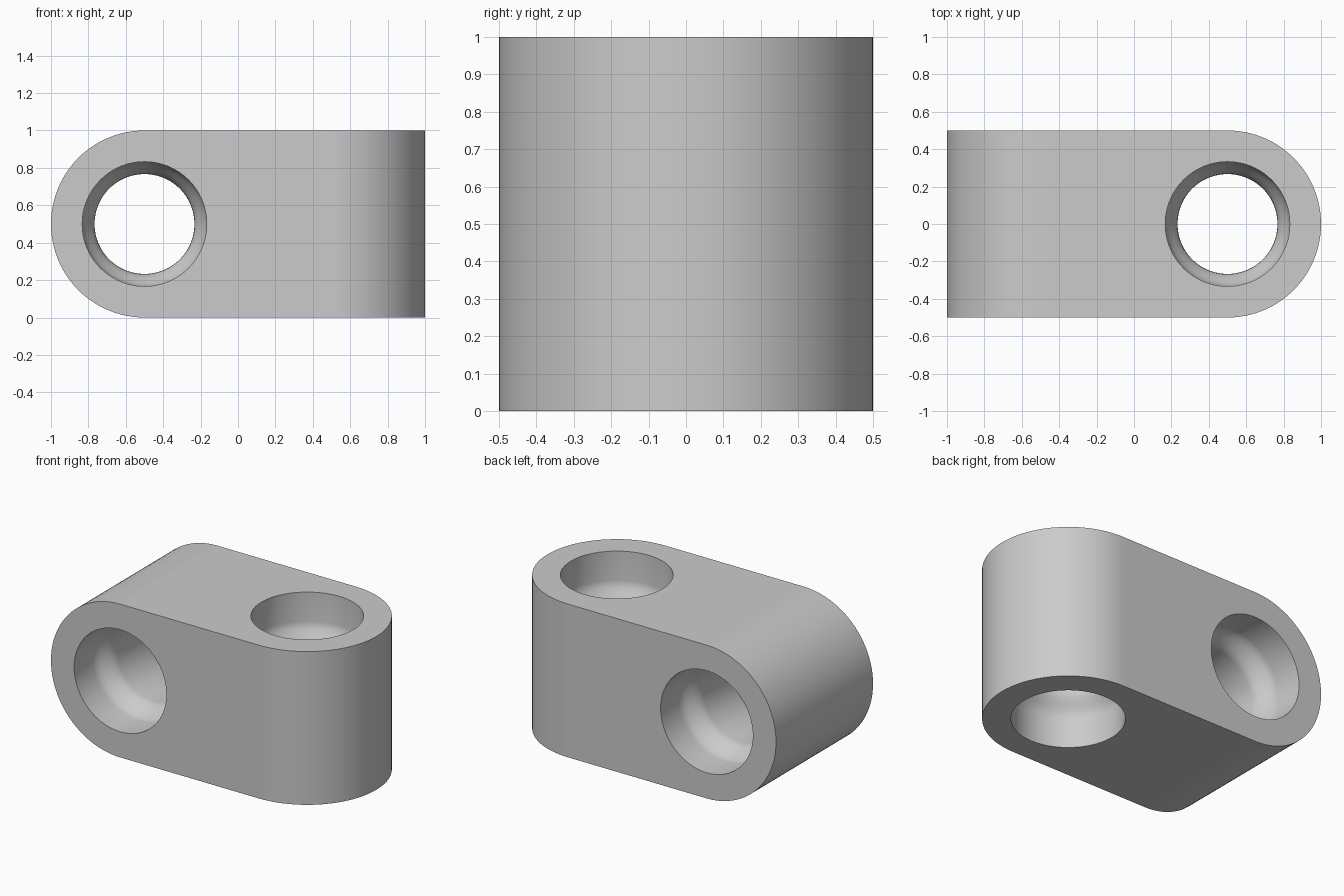
import bpy, bmesh
from math import cos, sin, tan, pi

if "Cube" in bpy.data.objects:
    bpy.data.objects.remove(bpy.data.objects["Cube"])

N = 96            # segments around each eye
R_RIM, R_THROAT = 0.333, 0.267
H = 0.5           # half thickness


def outline(a):
    """Radius of the D-shaped outline: round on one side, square on the other."""
    c, s = cos(a), sin(a)
    return H if c < 0 else H / max(abs(c), abs(s))


def bore_radius(d):
    """Bore narrows smoothly to a throat in the middle of the depth."""
    t = min(max((H - abs(d) - 0.19) / 0.16, 0), 1)
    return R_RIM + (R_THROAT - R_RIM) * (1 - cos(pi * t)) / 2


def add_half(bm, place):
    """Sweep closed section: outer wall, end face, bore, other end face."""
    angles = [2 * pi * i / N for i in range(N)]
    # wall levels match the seam spacing of the other half, so both weld
    levels = [H * tan(-pi / 4 + 2 * pi * j / N) for j in range(N // 4 + 1)]
    depths = [0.5, 0.31] + [0.31 - 0.02 * k for k in range(1, 9)]
    depths += [-d for d in reversed(depths)]
    rings = [[bm.verts.new(place(outline(a), a, d)) for a in angles] for d in levels]
    rings += [[bm.verts.new(place(bore_radius(d), a, d)) for a in angles] for d in depths]
    for k, ring in enumerate(rings):
        nxt = rings[(k + 1) % len(rings)]
        for i in range(N):
            j = (i + 1) % N
            quad = (ring[i], ring[j], nxt[j], nxt[i])
            # leave the joint between the halves open
            if any(abs(v.co.x) > 1e-5 for v in quad):
                bm.faces.new(quad)


bm = bmesh.new()
# left half: eye along y
add_half(bm, lambda r, a, d: (-0.5 + r * cos(a), d, 0.5 + r * sin(a)))
# right half: eye along z
add_half(bm, lambda r, a, d: (0.5 - r * cos(a), r * sin(a), 0.5 + d))
bmesh.ops.remove_doubles(bm, verts=bm.verts, dist=1e-4)
bmesh.ops.recalc_face_normals(bm, faces=bm.faces)

mesh = bpy.data.meshes.new("cross_link")
bm.to_mesh(mesh)
bm.free()
link = bpy.data.objects.new("cross_link", mesh)
bpy.context.collection.objects.link(link)
bpy.context.view_layer.objects.active = link
link.select_set(True)
bpy.ops.object.shade_smooth_by_angle()
